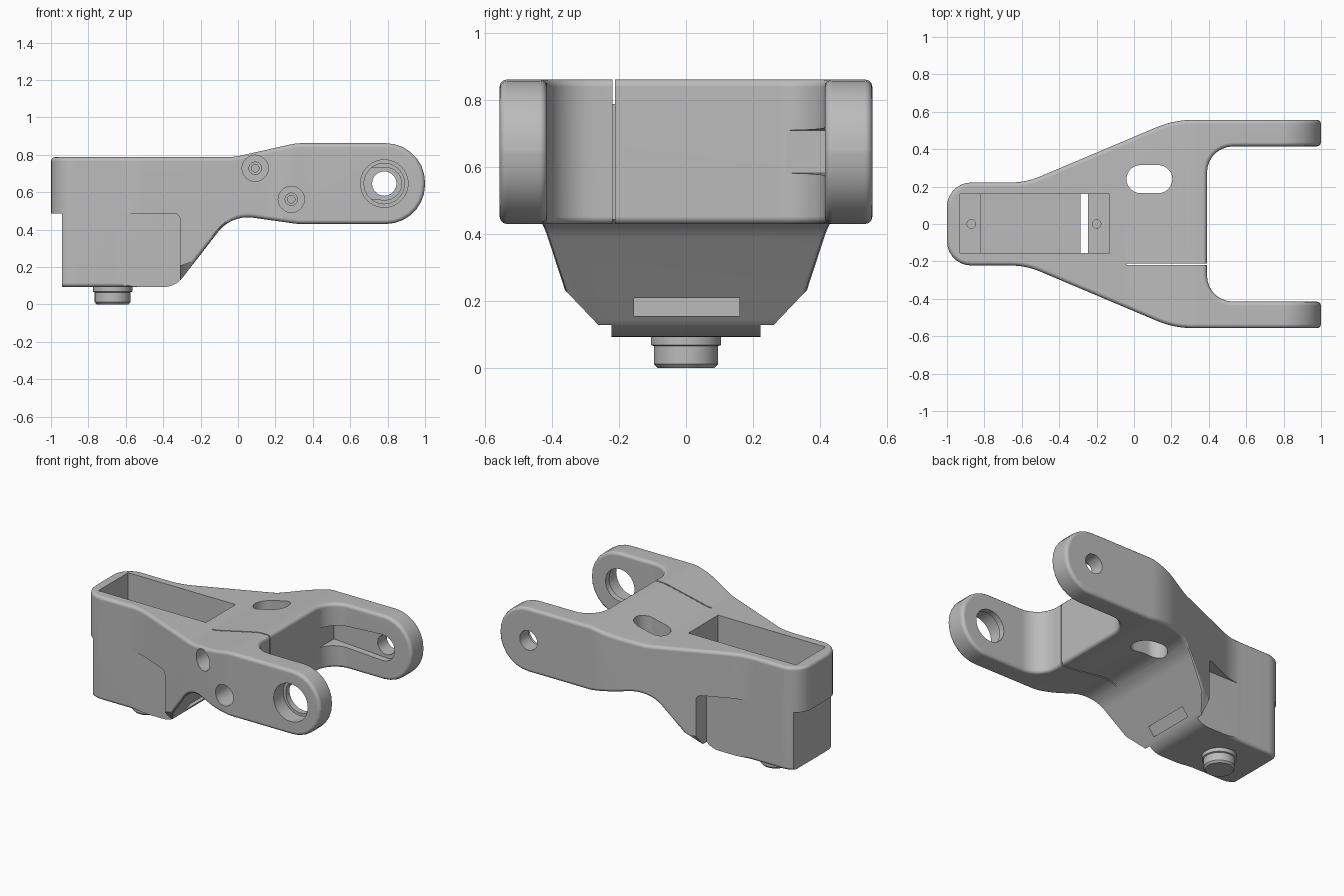
import bpy
import bmesh
import math
from mathutils import Vector

if "Cube" in bpy.data.objects:
    bpy.data.objects.remove(bpy.data.objects["Cube"], do_unlink=True)

grey = bpy.data.materials.new("plain grey")
grey.use_nodes = True
grey.diffuse_color = (0.5, 0.5, 0.5, 1)
grey.node_tree.nodes["Principled BSDF"].inputs["Base Color"].default_value = (0.5, 0.5, 0.5, 1)


def finish(bm, name):
    bmesh.ops.recalc_face_normals(bm, faces=bm.faces)
    mesh = bpy.data.meshes.new(name)
    bm.to_mesh(mesh)
    bm.free()
    mesh.materials.append(grey)
    ob = bpy.data.objects.new(name, mesh)
    bpy.context.collection.objects.link(ob)
    return ob


def rounded(corners, steps=7):
    """Turn (x, y, radius) corners into a filleted outline."""
    out = []
    for i, (x, y, r) in enumerate(corners):
        p = Vector((x, y))
        if r == 0:
            out.append(p)
            continue
        a = (Vector(corners[i - 1][:2]) - p).normalized()
        b = (Vector(corners[(i + 1) % len(corners)][:2]) - p).normalized()
        half = a.angle(b) / 2
        centre = p + (a + b).normalized() * (r / math.sin(half))
        start = p + a * (r / math.tan(half)) - centre
        end = p + b * (r / math.tan(half)) - centre
        turn = start.angle_signed(end)
        for k in range(steps + 1):
            t = -turn * k / steps
            c, s = math.cos(t), math.sin(t)
            out.append(centre + Vector((start.x * c - start.y * s, start.x * s + start.y * c)))
    return out


def prism(name, outline, axis, low, high):
    """Extrude an outline along the X, Y or Z axis."""
    bm = bmesh.new()
    place = {"X": lambda p, d: (d, p[0], p[1]),
             "Y": lambda p, d: (p[0], d, p[1]),
             "Z": lambda p, d: (p[0], p[1], d)}[axis]
    rings = [[bm.verts.new(place(p, d)) for p in outline] for d in (low, high)]
    bm.faces.new(rings[0])
    bm.faces.new(rings[1])
    n = len(outline)
    for i in range(n):
        j = (i + 1) % n
        bm.faces.new((rings[0][i], rings[0][j], rings[1][j], rings[1][i]))
    return finish(bm, name)


def box(x0, x1, y0, y1, z0, z1):
    return prism("cutter", [(x0, y0), (x1, y0), (x1, y1), (x0, y1)], "Z", z0, z1)


def circle(x, y, r, n=40):
    return [(x + r * math.cos(math.tau * i / n), y + r * math.sin(math.tau * i / n)) for i in range(n)]


def bore(x, z, r, y0, y1):
    return prism("cutter", circle(x, z, r), "Y", y0, y1)


def apply(ob, mod):
    bpy.context.view_layer.objects.active = ob
    bpy.ops.object.modifier_apply(modifier=mod.name)


def boolean(ob, cutter, operation="DIFFERENCE"):
    """Cut with the manifold solver; use the exact one if that changes nothing."""
    cutter.hide_render = True
    before = len(ob.data.vertices)
    for solver in ("MANIFOLD", "EXACT"):
        mod = ob.modifiers.new("cut", "BOOLEAN")
        mod.operation = operation
        mod.solver = solver
        mod.object = cutter
        apply(ob, mod)
        if len(ob.data.vertices) != before:
            break
    bpy.data.objects.remove(cutter, do_unlink=True)


# Body: forked plan intersected with the side profile, then edge fillets
half = [(-1, .222, .13), (-.578, .222, .4), (.215, .557, .5),
        (1.1, .557, 0), (1.1, .415, 0), (.39, .415, .14)]
plan = half + [(x, -y, r) for x, y, r in reversed(half)]
side = [(-1.1, .788, 0), (-.02, .788, .3), (.31, .862, .3), (1, .862, .21), (1, .43, .21),
        (.32, .43, .3), (-.035, .48, .2), (-.335, .093, .13), (-1.1, .093, 0)]
body = prism("lever_body", rounded(plan), "Z", -.2, 1.2)
boolean(body, prism("cutter", rounded(side), "Y", -.8, .8), "INTERSECT")
bevel = body.modifiers.new("fillet", "BEVEL")
bevel.width = .022
bevel.segments = 3
bevel.limit_method = "ANGLE"
bevel.angle_limit = math.radians(42)
bevel.use_clamp_overlap = False
apply(body, bevel)

# Narrower lower housing: end step, side steps and web chamfers
boolean(body, box(-1.2, -.94, -.5, .5, -.1, .485))
step = rounded([(-.66, -.1, 0), (-.31, -.1, 0), (-.31, .485, .03), (-.66, .485, 0)])
for s in (-1, 1):
    boolean(body, prism("cutter", step, "Y", *sorted((s * .223, s * .7))))
    wedge = [(s * .24, .105), (s * .38, .252), (s * .5, .105)]
    boolean(body, prism("cutter", wedge, "X", -.325, -.05))

# Top pocket with two screw ledges; the deep part opens through the slope
boolean(body, box(-.93, -.13, -.155, .16, .55, 1))
boolean(body, box(-.82, -.245, -.155, .16, .155, 1))
for x in (-.87, -.2):
    boolean(body, prism("cutter", circle(x, 0, .023, 20), "Z", .42, .7))

# Oval opening and clamping slit
oval = rounded([(-.04, .165, .0745), (.205, .165, .0745), (.205, .315, .0745), (-.04, .315, .0745)])
boolean(body, prism("cutter", oval, "Z", 0, 1.2))
boolean(body, box(-.04, .45, -.22, -.212, 0, 1.2))

# Clamp screw holes with counterbores
for x, z in ((.092, .728), (.285, .562)):
    boolean(body, bore(x, z, .07, -.8, -.36))
    boolean(body, bore(x, z, .033, -.5, -.216))
    boolean(body, bore(x, z, .02, -.3, -.05))

# Bearing seat in the front arm, pin hole in the back arm
boolean(body, bore(.782, .646, .127, -.8, -.455))
boolean(body, bore(.782, .646, .108, -.6, -.3))
boolean(body, bore(.782, .646, .065, .3, .8))

# Tapered channel on the inner side of the back arm
channel = rounded([(.392, .582, 0), (.875, .553, .088), (.875, .738, .088), (.392, .71, 0)])
boolean(body, prism("cutter", channel, "Y", .3, .46))

# Round boss below the housing, turned from a short profile
bm = bmesh.new()
rings = []
for r, z in ((.085, 0), (.096, .012), (.096, .065), (.105, .068), (.105, .12)):
    rings.append([bm.verts.new((x, y, z)) for x, y in circle(-.67, 0, r)])
for a, b in zip(rings, rings[1:]):
    for i in range(len(a)):
        j = (i + 1) % len(a)
        bm.faces.new((a[i], a[j], b[j], b[i]))
bm.faces.new(rings[0])
bm.faces.new(rings[-1])
boss = finish(bm, "bottom_boss")

# Smooth shading with crisp edges
for ob in (body, boss):
    bpy.ops.object.select_all(action="DESELECT")
    ob.select_set(True)
    bpy.context.view_layer.objects.active = ob
    bpy.ops.object.shade_smooth_by_angle(angle=math.radians(35))
    normals = ob.modifiers.new("weighted normals", "WEIGHTED_NORMAL")
    normals.keep_sharp = True
